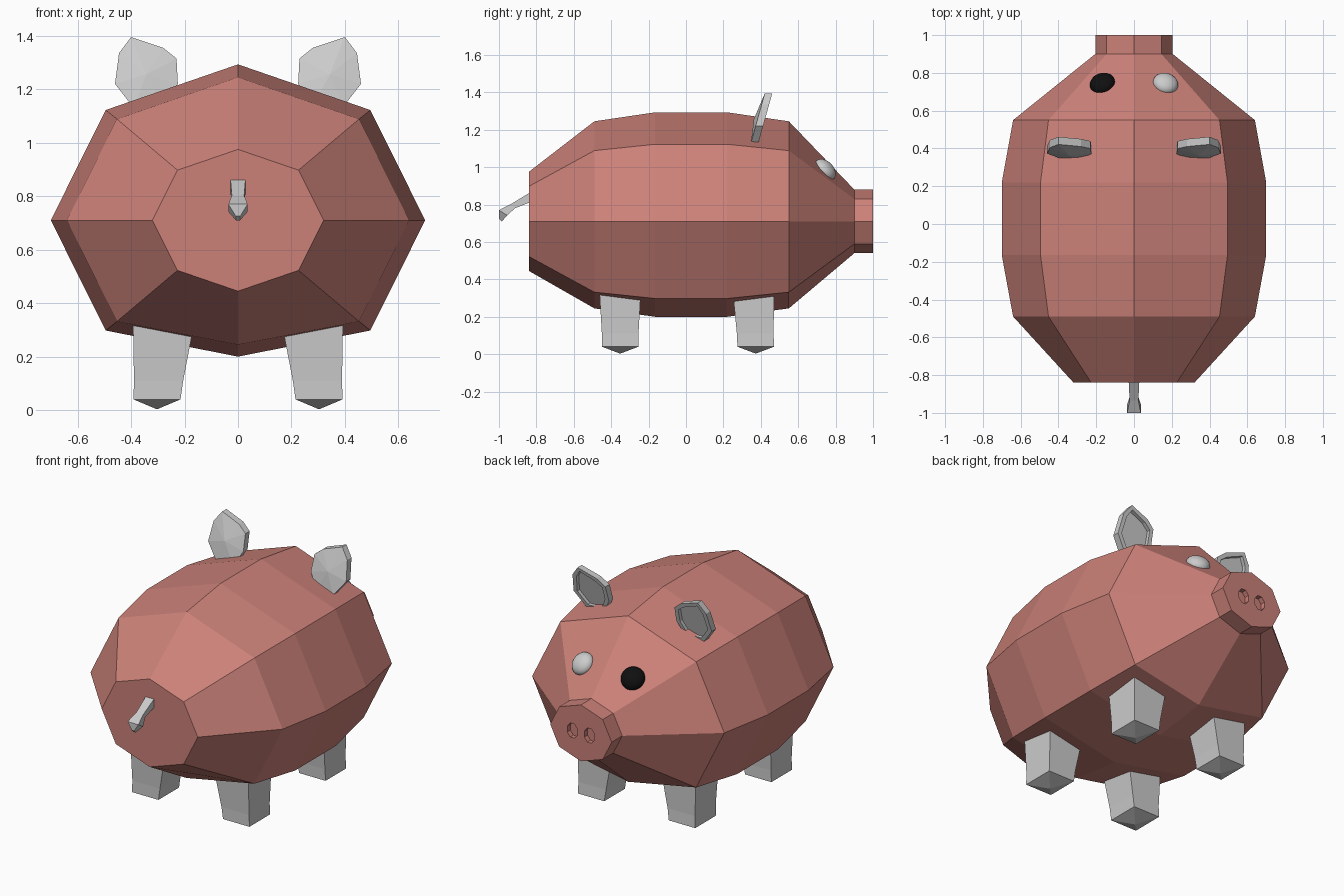
import bpy, bmesh, math
from mathutils import Vector, Matrix

if "Cube" in bpy.data.objects:
    bpy.data.objects.remove(bpy.data.objects["Cube"])


def paint(obj, name, color):
    mat = bpy.data.materials.new(name)
    mat.diffuse_color = color
    mat.use_nodes = True
    mat.node_tree.nodes["Principled BSDF"].inputs["Base Color"].default_value = mat.diffuse_color
    obj.data.materials.append(mat)


def to_object(name, bm):
    bmesh.ops.recalc_face_normals(bm, faces=bm.faces[:])
    mesh = bpy.data.meshes.new(name)
    bm.to_mesh(mesh)
    bm.free()
    obj = bpy.data.objects.new(name, mesh)
    bpy.context.collection.objects.link(obj)
    return obj


def loft(rings):
    """Skin a list of equal-sized point rings and cap both ends."""
    bm = bmesh.new()
    vs = [[bm.verts.new(p) for p in r] for r in rings]
    n = len(vs[0])
    for a, b in zip(vs, vs[1:]):
        for i in range(n):
            j = (i + 1) % n
            bm.faces.new((a[i], a[j], b[j], b[i]))
    first = bm.faces.new(vs[0])
    last = bm.faces.new(vs[-1])
    return bm, first, last


# Barrel body with snout: octagonal rings (y, x radius, top radius, bottom radius)
sections = [(-0.84, 0.32, 0.265, 0.265), (-0.49, 0.64, 0.535, 0.465),
            (-0.165, 0.70, 0.583, 0.51), (0.22, 0.70, 0.583, 0.51),
            (0.55, 0.64, 0.535, 0.465), (0.90, 0.205, 0.17, 0.17),
            (1.00, 0.205, 0.17, 0.17)]
rings = []
for y, rx, rt, rb in sections:
    ring = []
    for k in range(8):
        a = k * math.pi / 4
        z = -rb if k == 6 else rt * math.sin(a)
        ring.append((rx * math.cos(a), y, 0.71 + z))
    rings.append(ring)
body = to_object("body", loft(rings)[0])
paint(body, "clay_pink", (0.60, 0.22, 0.19, 1))

# Nostril recesses
bm = bmesh.new()
for s in (-1, 1):
    m = (Matrix.Translation((s * 0.057, 1.0, 0.71)) @ Matrix.Diagonal((0.8, 1, 1, 1))
         @ Matrix.Rotation(math.pi / 2, 4, 'X') @ Matrix.Rotation(math.pi / 8, 4, 'Z'))
    bmesh.ops.create_cone(bm, cap_ends=True, segments=8, radius1=0.046,
                          radius2=0.046, depth=0.06, matrix=m)
cutter = to_object("nostril_cutter", bm)
cutter.hide_render = True
cutter.hide_set(True)
mod = body.modifiers.new("nostrils", 'BOOLEAN')
mod.object = cutter
mod.operation = 'DIFFERENCE'
mod.solver = 'EXACT'

# Legs: tapered, splayed blocks with a shallow pointed foot
leg_sections = [(0.36, 0.275, 0.118, 0.112, 0.0), (0.11, 0.297, 0.092, 0.098, 0.01),
                (0.04, 0.303, 0.088, 0.098, 0.013)]
for place, y0, slide in (("back", 0.36, 1), ("front", -0.352, 0)):
    for side, s in (("left", -1), ("right", 1)):
        rings = [[(s * (cx + dx * hx), y0 + slide * dy + ey * hy, z)
                  for dx, ey in ((-1, -1), (1, -1), (1, 1), (-1, 1))]
                 for z, cx, hx, hy, dy in leg_sections]
        bm, _, foot = loft(rings)
        tip = bmesh.ops.poke(bm, faces=[foot])["verts"][0]
        tip.co.z = 0.003
        to_object(f"{place}_{side}_leg", bm)

# Ears: thin leaf outline, domed in front and hollowed behind
outline = [(0.275, 1.13), (0.225, 1.22), (0.23, 1.315), (0.28, 1.355),
           (0.40, 1.395), (0.445, 1.335), (0.46, 1.22), (0.39, 1.13)]
for side, s in (("left", -1), ("right", 1)):
    rings = [[(s * x, y + 0.28 * (z - 1.14), z) for x, z in outline]
             for y in (0.35, 0.39)]
    bm, front, back = loft(rings)
    bmesh.ops.recalc_face_normals(bm, faces=bm.faces[:])
    bmesh.ops.inset_region(bm, faces=[back], thickness=0.026)
    hollow = bmesh.ops.extrude_face_region(bm, geom=[back])
    bmesh.ops.translate(bm, vec=(0, -0.022, 0),
                        verts=[v for v in hollow["geom"] if isinstance(v, bmesh.types.BMVert)])
    if back.is_valid:
        bm.faces.remove(back)
    dome = bmesh.ops.poke(bm, faces=[front])["verts"][0]
    dome.co += Vector((0, -0.02, 0))
    to_object(f"{side}_ear", bm)

# Tail: bent four-sided strip with a flared, pointed end (top y,z, bottom y,z, half width)
tail = [(-0.80, 0.885, -0.80, 0.825, 0.03), (-0.935, 0.803, -0.915, 0.78, 0.023),
        (-1.00, 0.77, -0.955, 0.742, 0.036), (-1.00, 0.725, -0.985, 0.71, 0.008)]
rings = [[(-w, yt, zt), (w, yt, zt), (w, yb, zb), (-w, yb, zb)]
         for yt, zt, yb, zb, w in tail]
to_object("tail", loft(rings)[0])

# Eyes: flattened smooth spheres lying on the sloping face
for side, s in (("left", -1), ("right", 1)):
    turn = Vector((s * 0.344, 1.043, 1.0)).to_track_quat('Z', 'Y').to_matrix().to_4x4()
    bm = bmesh.new()
    bmesh.ops.create_uvsphere(bm, u_segments=24, v_segments=12, radius=1,
                              matrix=Matrix.Translation((s * 0.167, 0.743, 0.985)) @ turn
                              @ Matrix.Diagonal((0.068, 0.068, 0.045, 1)))
    for f in bm.faces:
        f.smooth = True
    eye = to_object(f"{side}_eye", bm)
    if s < 0:
        paint(eye, "black", (0.005, 0.005, 0.005, 1))
